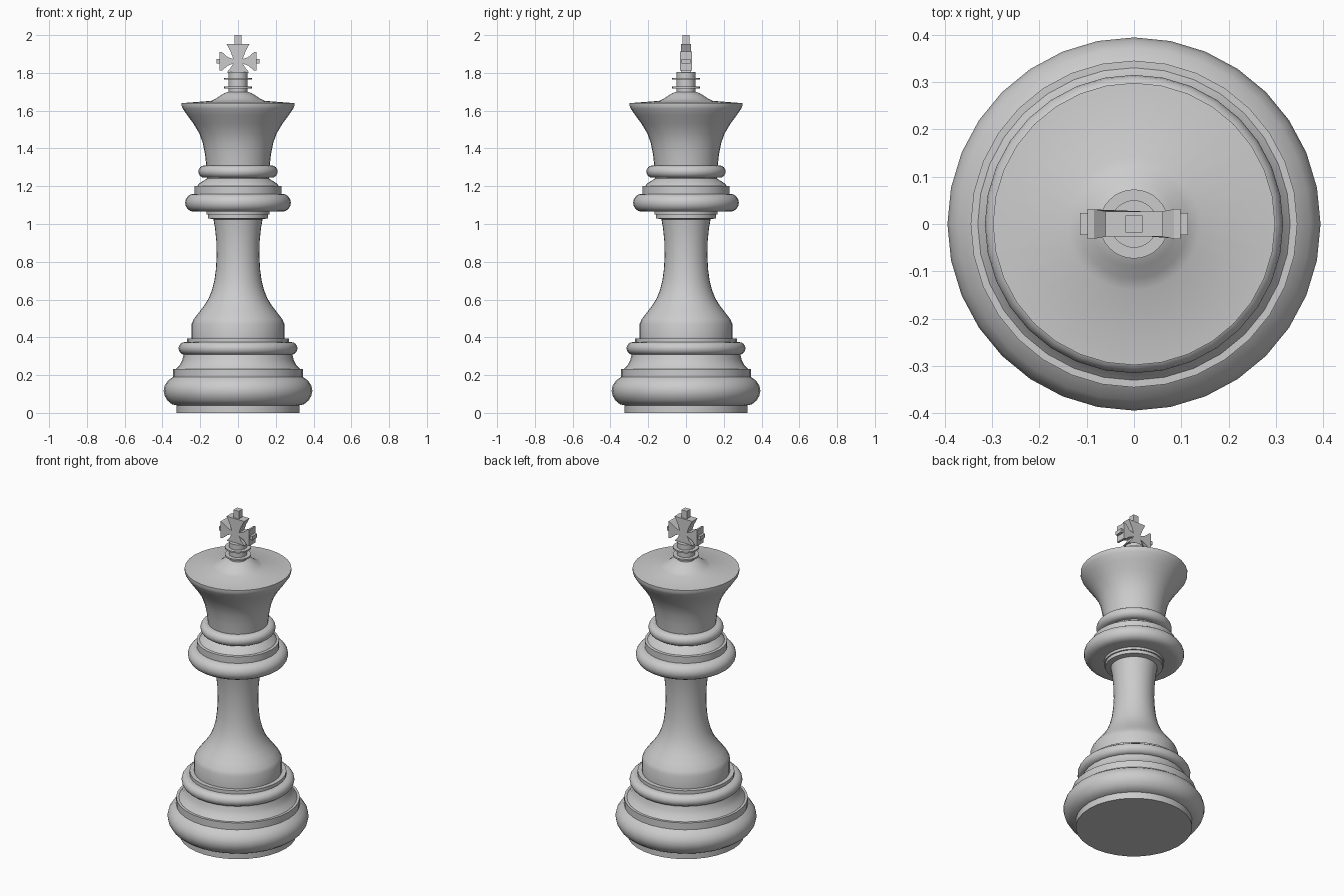
import bpy, bmesh, math

SIDES = 32


def finish(name, bm, smooth=True):
    bmesh.ops.recalc_face_normals(bm, faces=bm.faces)
    mesh = bpy.data.meshes.new(name)
    bm.to_mesh(mesh)
    bm.free()
    ob = bpy.data.objects.new(name, mesh)
    bpy.context.collection.objects.link(ob)
    if smooth:
        bpy.ops.object.select_all(action='DESELECT')
        ob.select_set(True)
        bpy.context.view_layer.objects.active = ob
        bpy.ops.object.shade_smooth_by_angle(angle=math.radians(32))
    return ob


def lathe(name, profile):
    """Revolve (radius, height) points around z."""
    bm = bmesh.new()
    verts = [bm.verts.new((r, 0, z)) for r, z in profile]
    edges = [bm.edges.new(p) for p in zip(verts, verts[1:])]
    bmesh.ops.spin(bm, geom=verts + edges, cent=(0, 0, 0), axis=(0, 0, 1),
                   angle=math.tau, steps=SIDES, use_duplicate=False)
    bmesh.ops.remove_doubles(bm, verts=bm.verts, dist=1e-5)
    return finish(name, bm)


def roll(r_out, z0, z1, n=8):
    """Half-round moulding profile."""
    h = (z1 - z0) / 2
    return [(r_out - h + h * math.cos(a), z0 + h + h * math.sin(a))
            for a in (math.pi * (i / n - 0.5) for i in range(n + 1))]


# Turned base with its mouldings
lathe("base", [(0, 0), (0.325, 0), (0.325, 0.04), (0.35, 0.046), (0.373, 0.065),
               (0.388, 0.09), (0.394, 0.118), (0.388, 0.145), (0.372, 0.17),
               (0.345, 0.19), (0.345, 0.232), (0.33, 0.232), (0.308, 0.255),
               (0.295, 0.28), (0.288, 0.308)]
      + roll(0.315, 0.308, 0.375)
      + [(0.27, 0.375), (0.27, 0.395), (0.245, 0.395)])

# Slender waisted stem
lathe("stem", [(0.245, 0.395), (0.245, 0.472), (0.235, 0.495), (0.21, 0.528),
               (0.18, 0.567), (0.155, 0.607), (0.138, 0.65), (0.125, 0.7),
               (0.117, 0.76), (0.113, 0.83), (0.115, 0.91), (0.122, 0.98),
               (0.13, 1.025)])

# Stacked collar
lathe("collar", [(0.13, 1.025), (0.16, 1.03), (0.16, 1.05), (0.168, 1.05),
                 (0.168, 1.065)]
      + roll(0.28, 1.065, 1.16)
      + [(0.23, 1.16), (0.23, 1.2), (0.215, 1.202), (0.205, 1.215),
         (0.165, 1.24), (0.165, 1.245)]
      + roll(0.21, 1.245, 1.31) + [(0.168, 1.31)])

# Flared crown with shallow dome
lathe("crown", [(0.168, 1.31), (0.175, 1.37), (0.187, 1.43), (0.205, 1.48),
                (0.235, 1.53), (0.268, 1.575), (0.292, 1.61), (0.298, 1.625),
                (0.298, 1.64), (0.14, 1.652), (0.115, 1.665), (0.09, 1.682),
                (0.07, 1.694), (0.05, 1.7)])

# Finial neck with two thin discs
lathe("finial", [(0.05, 1.7), (0.05, 1.718), (0.073, 1.718), (0.073, 1.727),
                 (0.05, 1.727), (0.05, 1.764), (0.073, 1.764), (0.073, 1.773),
                 (0.05, 1.773), (0.05, 1.805), (0, 1.805)])

# Flared cross, extruded front to back
half = [(0.06, 1.802), (0.04, 1.825), (0.025, 1.85), (0.055, 1.838), (0.085, 1.812),
        (0.098, 1.812), (0.098, 1.912), (0.085, 1.91), (0.055, 1.884), (0.025, 1.873),
        (0.038, 1.91), (0.06, 1.952)]
outline = half + [(-x, z) for x, z in reversed(half)]
bm = bmesh.new()
face = bm.faces.new([bm.verts.new((x, -0.026, z)) for x, z in outline])
out = bmesh.ops.extrude_face_region(bm, geom=[face])
for v in out["geom"]:
    if isinstance(v, bmesh.types.BMVert):
        v.co.y = 0.026
# side arms thicken slightly towards their ends
for v in bm.verts:
    if abs(v.co.x) > 0.08:
        v.co.y *= 1.2
finish("cross", bm, smooth=False)


def block(name, centre, size):
    bm = bmesh.new()
    bmesh.ops.create_cube(bm, size=1)
    for v in bm.verts:
        v.co = [c + p * s for c, p, s in zip(centre, v.co, size)]
    finish(name, bm, smooth=False)


# Small square tips on the cross
block("cross_top_tip", (0, 0, 1.97), (0.036, 0.036, 0.06))
for side, name in ((-1, "left"), (1, "right")):
    block("cross_" + name + "_tip", (side * 0.104, 0, 1.861), (0.02, 0.046, 0.024))
